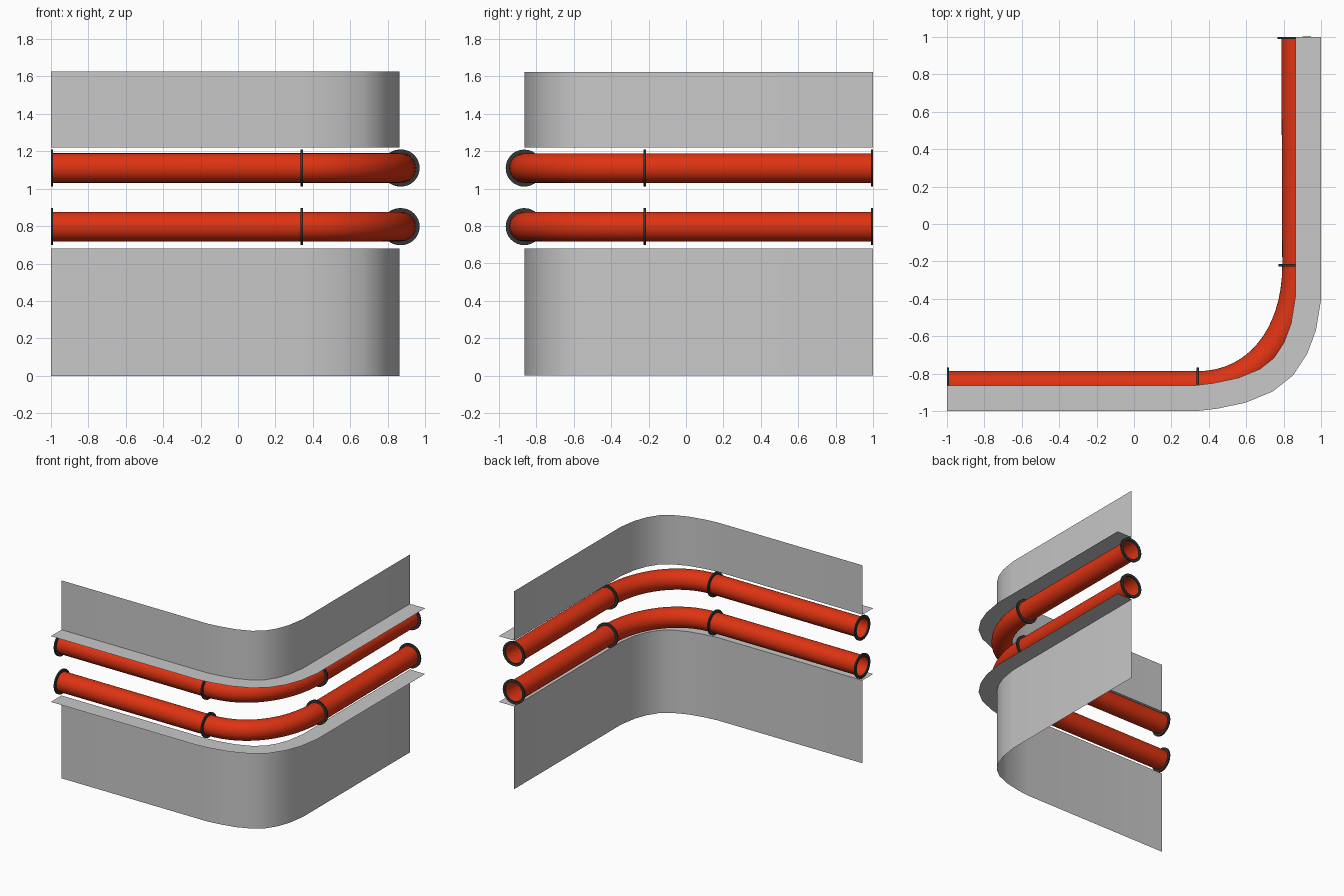
import bpy, bmesh
from math import sin, cos, tau
from mathutils import Vector
from mathutils.geometry import interpolate_bezier

cube = bpy.data.objects.get("Cube")
if cube:
    bpy.data.objects.remove(cube)


def material(name, rgb):
    m = bpy.data.materials.new(name)
    m.use_nodes = True
    m.diffuse_color = (*rgb, 1)
    m.node_tree.nodes["Principled BSDF"].inputs["Base Color"].default_value = (*rgb, 1)
    return m


GREY = material("light grey", (0.58, 0.58, 0.58))
RED = material("pipe red", (0.73, 0.033, 0.006))
DARK = material("dark rubber", (0.032, 0.037, 0.037))


def strip_mesh(name, rows, mat, closed=False, loop=False):
    """Bridge rows of points with quads; closed joins each row, loop joins last to first."""
    bm = bmesh.new()
    grid = [[bm.verts.new(p) for p in row] for row in rows]
    pairs = list(zip(grid, grid[1:])) + ([(grid[-1], grid[0])] if loop else [])
    count = len(grid[0])
    for a, b in pairs:
        for i in range(count if closed else count - 1):
            j = (i + 1) % count
            bm.faces.new((a[i], a[j], b[j], b[i]))
    bmesh.ops.recalc_face_normals(bm, faces=bm.faces)
    mesh = bpy.data.meshes.new(name)
    bm.to_mesh(mesh)
    bm.free()
    mesh.materials.append(mat)
    obj = bpy.data.objects.new(name, mesh)
    bpy.context.collection.objects.link(obj)
    bpy.ops.object.select_all(action="DESELECT")
    obj.select_set(True)
    bpy.context.view_layer.objects.active = obj
    bpy.ops.object.shade_smooth_by_angle(angle=0.7)
    return obj


def tangents(path):
    last = len(path) - 1
    return [((path[min(i + 1, last)] - path[i]).normalized()
             + (path[i] - path[max(i - 1, 0)]).normalized()).normalized()
            for i in range(last + 1)]


def circle(centre, tangent, radius, sides=32):
    side = Vector((tangent.y, -tangent.x, 0))
    return [centre + radius * (cos(tau * k / sides) * side
                               + sin(tau * k / sides) * Vector((0, 0, 1)))
            for k in range(sides)]


# Plan of the ledge's outer edge, and the wall line set in from it
outer = [Vector((x, y, 0)) for x, y in (
    (-1, -1), (0.33, -1), (0.447, -0.986), (0.597, -0.954), (0.742, -0.894),
    (0.849, -0.809), (0.924, -0.696), (0.972, -0.568), (1, -0.40), (1, 1))]
inner = [p + 0.138 * Vector((-t.y, t.x, 0)) for p, t in zip(outer, tangents(outer))]
inner[-2].x = inner[-1].x


def raised(path, z):
    return [p + Vector((0, 0, z)) for p in path]


# Wall sheets with a ledge along the gap between them
for label, low, high, shelf in (("lower", 0, 0.68, 0.68), ("upper", 1.22, 1.625, 1.22)):
    strip_mesh(label + "_wall", [raised(inner, low), raised(inner, high)], GREY)
    strip_mesh(label + "_ledge", [raised(outer, shelf), raised(inner, shelf)], GREY)

# Pipe centre line: straight run, elbow, straight run
start, end = Vector((-1, -0.865, 0)), Vector((0.866, 1, 0))
bend_a, bend_b = Vector((0.34, -0.865, 0)), Vector((0.871, -0.22, 0))
elbow = interpolate_bezier(bend_a, bend_a + Vector((0.315, 0, 0)),
                           bend_b - Vector((0, 0.38, 0)), bend_b, 17)
route = [start] + list(elbow) + [end]
along_x, along_y = Vector((1, 0, 0)), Vector((0, 1, 0))
joints = (("left_run_end", start + 0.006 * along_x, along_x),
          ("elbow_start", bend_a, along_x),
          ("elbow_end", bend_b, along_y),
          ("back_run_end", end - 0.006 * along_y, along_y))

for label, z in (("lower", 0.797), ("upper", 1.11)):
    # Open hollow pipe
    path = raised(route, z)
    strip_mesh(label + "_pipe",
               [circle(p, t, 0.079) for p, t in zip(path, tangents(path))],
               RED, closed=True)
    # Collars around the joints and open ends
    for joint, centre, axis in joints:
        c = centre + Vector((0, 0, z))
        rows = [circle(c + axis * d, axis, r)
                for d, r in ((-0.006, 0.078), (-0.006, 0.099),
                             (0.006, 0.099), (0.006, 0.078))]
        strip_mesh(f"{label}_{joint}_collar", rows, DARK, closed=True, loop=True)
